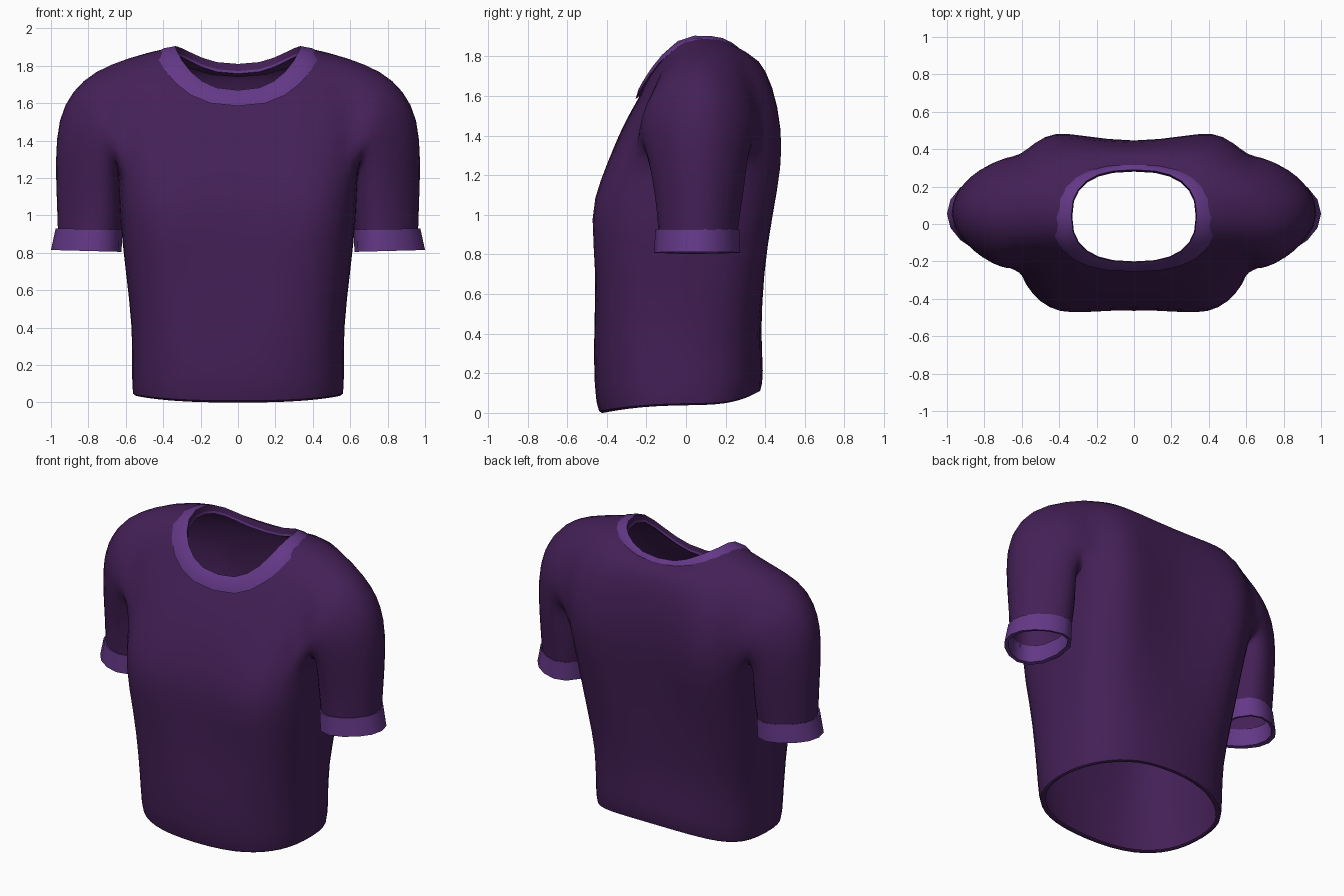
import bpy, bmesh, math
from mathutils import Vector

cube = bpy.data.objects.get("Cube")
if cube:
    bpy.data.objects.remove(cube)

COLS = 24      # columns around the torso
SLEEVE = 14    # columns around a sleeve


def material(name, rgb):
    m = bpy.data.materials.new(name)
    m.use_nodes = True
    m.diffuse_color = (*rgb, 1)
    m.node_tree.nodes["Principled BSDF"].inputs["Base Color"].default_value = (*rgb, 1)
    return m


def spow(v, e):
    return math.copysign(abs(v) ** e, v)


def torso_ring(width, front, back, z_front, z_side, z_back, dents=(0, 0), e=0.8):
    """Boxy oval with front and back grooves and a height that varies around it."""
    points = []
    for i in range(COLS):
        a = math.tau * i / COLS
        c, s = math.cos(a), math.sin(a)
        x = width * spow(c, e)
        z_end, dent, fall = (z_front, dents[0], 1.6) if s < 0 else (z_back, dents[1], 3)
        groove = 1 - dent * max(0, 1 - (x / 0.4) ** 2)
        y = (front + back) / 2 + (back - front) / 2 * spow(s, e) * groove
        points.append(Vector((x, y, z_side + (z_end - z_side) * abs(s) ** fall)))
    return points


def sleeve_ring(side, outer, inner, front, back):
    """Oval between an outer (x, z) and an inner (x, z) point, narrower outside."""
    points = []
    for j in range(SLEEVE):
        a = math.tau * (j - 2) / SLEEVE - math.pi / 2
        t = (1 + math.sin(a)) / 2
        x = inner[0] + (outer[0] - inner[0]) * t
        z = inner[1] + (outer[1] - inner[1]) * t
        reach = (back - front) / 2 * (1.22 - 0.5 * t)
        y = (front + back) / 2 + reach * spow(math.cos(a), 0.9)
        points.append(Vector((side * x, y, z)))
    return points


def add_ring(bm, points):
    return [bm.verts.new(p) for p in points]


def bridge(bm, low, high, skip=(), slot=0):
    n = len(low)
    for i in range(n):
        if i not in skip:
            k = (i + 1) % n
            bm.faces.new((low[i], low[k], high[k], high[i])).material_index = slot


def finish(bm, name, mats, levels, sharp):
    bmesh.ops.recalc_face_normals(bm, faces=bm.faces)
    mesh = bpy.data.meshes.new(name)
    bm.to_mesh(mesh)
    bm.free()
    for m in mats:
        mesh.materials.append(m)
    obj = bpy.data.objects.new(name, mesh)
    bpy.context.collection.objects.link(obj)
    if levels:
        mod = obj.modifiers.new("Subdivision", 'SUBSURF')
        mod.levels = mod.render_levels = levels
    bpy.ops.object.select_all(action='DESELECT')
    obj.select_set(True)
    bpy.context.view_layer.objects.active = obj
    bpy.ops.object.shade_smooth_by_angle(angle=math.radians(sharp))


def band(name, rings, mats, slots):
    """Closed loop of rings, giving a fabric band with thickness."""
    bm = bmesh.new()
    loops = [add_ring(bm, r) for r in rings]
    for low, high, slot in zip(loops, loops[1:] + loops[:1], slots):
        bridge(bm, low, high, slot=slot)
    finish(bm, name, mats, 0, 50)


body_purple = material("dark purple cloth", (0.058, 0.0145, 0.095))
trim_purple = material("light purple trim", (0.125, 0.039, 0.24))

# Torso, from the tucked hem to the neckline
torso_rows = [
    (0.54, -0.41, 0.35, 0.01, 0.05, 0.12),
    (0.57, -0.445, 0.38, -0.02, 0.02, 0.09),
    (0.572, -0.468, 0.398, 0.12, 0.15, 0.2),
    (0.568, -0.485, 0.39, 0.4, 0.4, 0.4, (0.04, 0.03), 0.75),
    (0.605, -0.49, 0.435, 0.7, 0.7, 0.7, (0.08, 0.09), 0.7),
    (0.638, -0.54, 0.49, 1.0, 1.0, 1.0, (0.15, 0.16), 0.66),
    (0.645, -0.475, 0.54, 1.17, 1.22, 1.25, (0.1, 0.21), 0.63),
    (0.66, -0.385, 0.53, 1.33, 1.4, 1.45, (0.03, 0.21), 0.6),
    (0.68, -0.305, 0.48, 1.48, 1.63, 1.66, (0, 0.16), 0.65),
    (0.60, -0.25, 0.395, 1.57, 1.845, 1.785, (0, 0.06)),
    (0.40, -0.225, 0.31, 1.62, 1.892, 1.79),
]
ARM_LOW, ARM_HIGH = 6, 9   # rows that bound the armhole

bm = bmesh.new()
rows = [add_ring(bm, torso_ring(*r)) for r in torso_rows]
half = COLS // 2
armhole = {(c + h) % COLS for c in range(-2, 2) for h in (0, half)}
for k in range(len(rows) - 1):
    bridge(bm, rows[k], rows[k + 1], armhole if ARM_LOW <= k < ARM_HIGH else ())

# Sleeves grow out of the armholes and bend down
sleeve_rows = [
    ((0.77, 1.78), (0.64, 1.24), -0.25, 0.365),
    ((0.89, 1.675), (0.635, 1.2), -0.225, 0.34),
    ((0.968, 1.525), (0.618, 1.15), -0.2, 0.32),
    ((0.982, 1.3), (0.61, 1.08), -0.175, 0.305),
    ((0.975, 1.1), (0.61, 1.0), -0.155, 0.285),
    ((0.968, 0.9), (0.62, 0.9), -0.145, 0.265),
]
for side in (1, -1):
    def col(c):
        return (c if side > 0 else half - c) % COLS
    hole = [rows[ARM_LOW][col(c)] for c in range(-2, 3)]
    hole += [rows[r][col(2)] for r in range(ARM_LOW + 1, ARM_HIGH)]
    hole += [rows[ARM_HIGH][col(c)] for c in range(2, -3, -1)]
    hole += [rows[r][col(-2)] for r in range(ARM_HIGH - 1, ARM_LOW, -1)]
    for spec in sleeve_rows:
        ring = add_ring(bm, sleeve_ring(side, *spec))
        bridge(bm, hole, ring)
        hole = ring
finish(bm, "shirt_body", [body_purple], 1, 80)

# Collar band, lined with body cloth above a thin light edge
band("collar", [torso_ring(*r) for r in (
    (0.435, -0.255, 0.32, 1.585, 1.862, 1.74),
    (0.40, -0.24, 0.318, 1.635, 1.893, 1.79),
    (0.335, -0.205, 0.29, 1.67, 1.905, 1.81),
    (0.332, -0.202, 0.283, 1.64, 1.87, 1.772),
    (0.33, -0.2, 0.28, 1.625, 1.855, 1.758),
)], [trim_purple, body_purple], (0, 0, 1, 0, 1))

# Cuffs
for side, name in ((1, "left_cuff"), (-1, "right_cuff")):
    band(name, [sleeve_ring(side, *r) for r in (
        ((0.955, 0.925), (0.635, 0.925), -0.14, 0.26),
        ((0.975, 0.93), (0.62, 0.925), -0.155, 0.27),
        ((1.0, 0.815), (0.622, 0.805), -0.16, 0.27),
        ((0.97, 0.82), (0.645, 0.81), -0.14, 0.25),
    )], [trim_purple], (0, 0, 0, 0))
